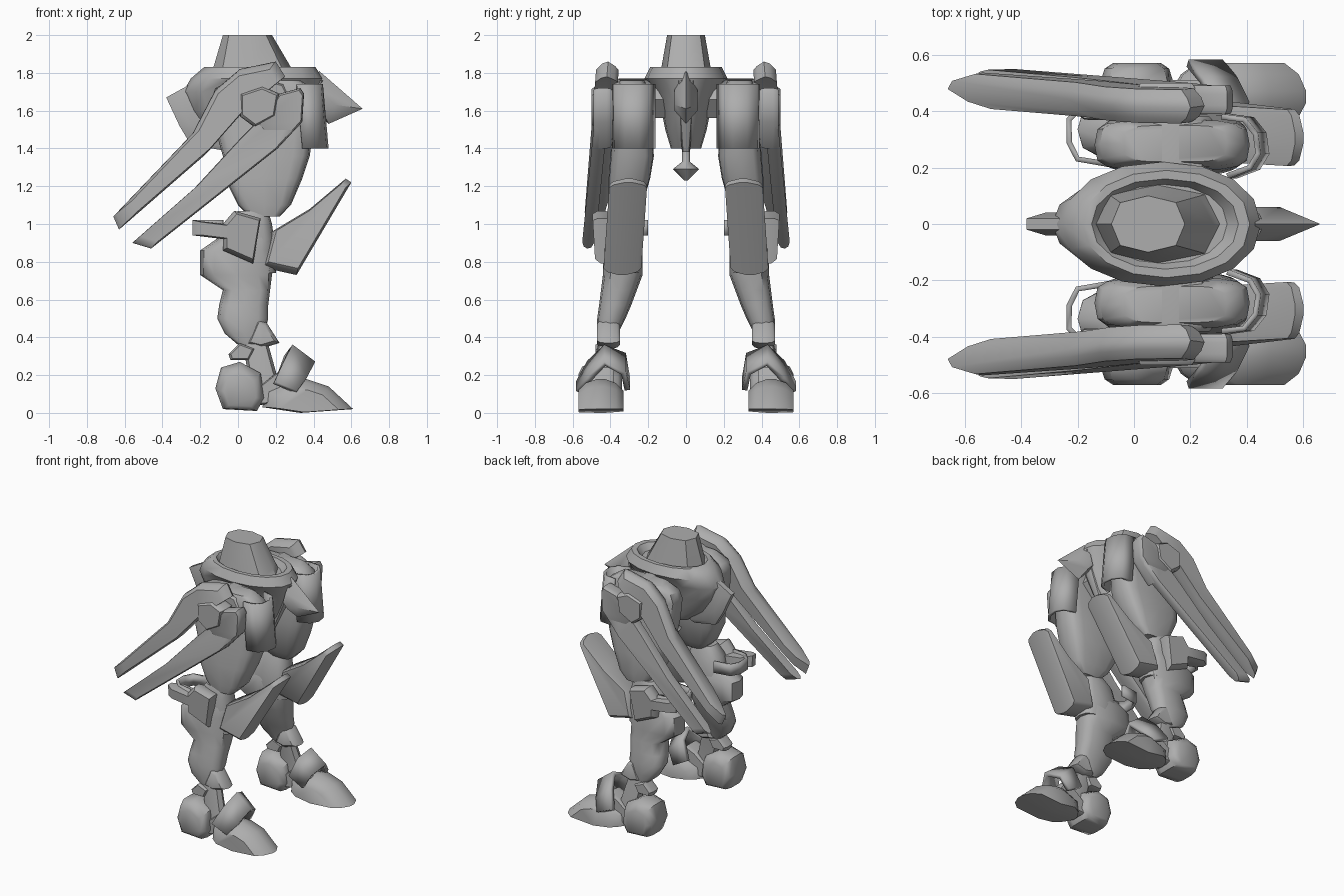
import bpy, bmesh, math

if "Cube" in bpy.data.objects:
    bpy.data.objects.remove(bpy.data.objects["Cube"], do_unlink=True)

grey = bpy.data.materials.new("armour grey")
grey.use_nodes = True
grey.diffuse_color = (0.42, 0.42, 0.42, 1)
grey.node_tree.nodes["Principled BSDF"].inputs["Base Color"].default_value = (0.42, 0.42, 0.42, 1)


def finish(name, bm, mirror, thick=0):
    bmesh.ops.recalc_face_normals(bm, faces=bm.faces)
    mesh = bpy.data.meshes.new(name)
    bm.to_mesh(mesh)
    bm.free()
    ob = bpy.data.objects.new(name, mesh)
    bpy.context.collection.objects.link(ob)
    mesh.materials.append(grey)
    bpy.ops.object.select_all(action='DESELECT')
    ob.select_set(True)
    bpy.context.view_layer.objects.active = ob
    bpy.ops.object.shade_smooth_by_angle(angle=math.radians(45))
    if thick:
        mod = ob.modifiers.new("Thickness", 'SOLIDIFY')
        mod.thickness = thick
        mod.offset = 0
    if mirror:
        mod = ob.modifiers.new("Mirror", 'MIRROR')
        mod.use_axis = (False, True, False)


def skin(name, rings, mirror):
    """Join a stack of equal rings into a closed body."""
    bm = bmesh.new()
    rows = [[bm.verts.new(p) for p in ring] for ring in rings]
    n = len(rows[0])
    for a, b in zip(rows, rows[1:]):
        for i in range(n):
            j = (i + 1) % n
            bm.faces.new((a[i], a[j], b[j], b[i]))
    bm.faces.new(rows[0])
    bm.faces.new(rows[-1])
    finish(name, bm, mirror)


def plate(name, profile, layers, lean=0, mirror=True):
    """Side profile (x, z) stacked across y; a layer is (y, scale, dx, dz)."""
    cx = sum(p[0] for p in profile) / len(profile)
    cz = sum(p[1] for p in profile) / len(profile)
    rings = []
    for y, s, dx, dz in layers:
        ring = []
        for x, z in profile:
            px, pz = cx + (x - cx) * s + dx, cz + (z - cz) * s + dz
            ring.append((px, y + lean * (pz - cz), pz))
        rings.append(ring)
    skin(name, rings, mirror)


def slab(y0, y1, edge=0.9, rim=0.02):
    """Layers of a plate with rounded borders."""
    mid = 0.3 * edge + 0.7
    return [(y0, edge, 0, 0), (y0 + rim / 2, mid, 0, 0), (y0 + rim * 1.5, 1, 0, 0),
            (y1 - rim * 1.5, 1, 0, 0), (y1 - rim / 2, mid, 0, 0), (y1, edge, 0, 0)]


def tower(name, rows, mirror=True, sides=12, power=0.7):
    """Rounded sections stacked in z; a row is (z, x0, x1, y0, y1)."""
    rings = []
    for z, x0, x1, y0, y1 in rows:
        ring = []
        for i in range(sides):
            t = 2 * math.pi * i / sides
            c, s = math.cos(t), math.sin(t)
            c = math.copysign(abs(c) ** power, c)
            s = math.copysign(abs(s) ** power, s)
            ring.append(((x0 + x1) / 2 + c * (x1 - x0) / 2,
                         (y0 + y1) / 2 + s * (y1 - y0) / 2, z))
        rings.append(ring)
    skin(name, rings, mirror)


def sheet(name, low, high, thick):
    """Bent sheet between two edges, mirrored."""
    bm = bmesh.new()
    a = [bm.verts.new(p) for p in low]
    b = [bm.verts.new(p) for p in high]
    for i in range(len(a) - 1):
        bm.faces.new((a[i], a[i + 1], b[i + 1], b[i]))
    finish(name, bm, True, thick)


# waist and pelvis with a sunken collar
tower("waist", [(1.78, -0.14, 0.31, -0.14, 0.14), (1.83, -0.13, 0.28, -0.13, 0.13),
                (2.0, -0.08, 0.18, -0.1, 0.1)], False, 8, 0.8)
tower("pelvis", [(1.4, -0.04, 0.26, -0.08, 0.08), (1.5, -0.18, 0.34, -0.11, 0.11),
                 (1.6, -0.25, 0.39, -0.13, 0.13), (1.7, -0.29, 0.43, -0.17, 0.17),
                 (1.77, -0.25, 0.45, -0.22, 0.22), (1.83, -0.18, 0.41, -0.19, 0.19),
                 (1.83, -0.15, 0.37, -0.16, 0.16), (1.79, -0.12, 0.33, -0.14, 0.14)],
      False, 16, 0.95)
plate("front_spike", [(0.43, 1.81), (0.66, 1.61), (0.48, 1.53), (0.38, 1.63)],
      [(-0.06, 0.4, -0.04, 0), (0, 1, 0, 0), (0.06, 0.4, -0.04, 0)], mirror=False)
plate("back_fin", [(-0.38, 1.67), (-0.18, 1.78), (-0.06, 1.6), (-0.08, 1.39), (-0.25, 1.42), (-0.31, 1.52)],
      [(-0.04, 0.85, 0.04, 0), (-0.02, 1, 0, 0), (0.02, 1, 0, 0), (0.04, 0.85, 0.04, 0)], mirror=False)
tower("crotch_guard", [(1.38, 0.25, 0.29, -0.02, 0.02), (1.6, 0.28, 0.4, -0.04, 0.04),
                       (1.76, 0.32, 0.46, -0.05, 0.05)], False, 8, 0.8)
tower("pendant", [(1.23, 0.1, 0.12, -0.01, 0.01), (1.29, 0.05, 0.17, -0.07, 0.07),
                  (1.33, 0.09, 0.13, -0.02, 0.02), (1.45, 0.09, 0.13, -0.02, 0.02)], False, 8, 1)

# hips and thighs
plate("hip_joint", [(0.02, 1.72), (0.12, 1.77), (0.24, 1.74), (0.28, 1.66), (0.2, 1.56), (0.06, 1.58)],
      slab(0.08, 0.38))
tower("thigh", [(1.04, 0.06, 0.22, 0.27, 0.4), (1.1, 0, 0.28, 0.23, 0.41),
                (1.24, -0.07, 0.34, 0.19, 0.41), (1.36, -0.08, 0.38, 0.17, 0.4),
                (1.5, -0.12, 0.4, 0.18, 0.39), (1.66, -0.14, 0.41, 0.19, 0.37),
                (1.72, -0.12, 0.39, 0.2, 0.37), (1.76, -0.04, 0.33, 0.22, 0.35)], True, 16, 0.5)
guard = [(0.34, 0.38), (0.42, 0.37), (0.46, 0.32), (0.47, 0.25), (0.44, 0.2), (0.36, 0.17)]
sheet("thigh_guard", [(x, y, 1.4) for x, y in guard], [(x - 0.03, y, 1.74) for x, y in guard], 0.02)
plate("hip_hub", [(0.01, 1.69), (0.13, 1.73), (0.22, 1.69), (0.2, 1.57), (0.09, 1.51), (0.01, 1.57)],
      slab(0.36, 0.5, 0.85, 0.03))

# long blades hanging from the hips
plate("upper_blade", [(0.2, 1.86), (0.01, 1.82), (-0.12, 1.71), (-0.24, 1.48), (-0.66, 1.04),
                      (-0.63, 0.97), (-0.17, 1.37), (0.04, 1.61), (0.25, 1.78)],
      [(0.38, 0.78, 0.04, 0.03), (0.4, 0.9, 0.02, 0.01), (0.44, 1, 0, 0), (0.47, 0.97, 0, 0),
       (0.5, 0.85, 0.02, 0.01)], -0.08)
plate("lower_blade", [(0.33, 1.72), (0.22, 1.69), (0.09, 1.53), (0.01, 1.45), (-0.23, 1.19), (-0.56, 0.9),
                      (-0.46, 0.87), (0.21, 1.4), (0.34, 1.54), (0.35, 1.69)],
      [(0.43, 0.92, 0, 0), (0.45, 0.99, 0, 0), (0.47, 1, 0, 0), (0.49, 0.98, 0, 0), (0.5, 0.93, 0, 0)], -0.1)
plate("blade_root", [(0.22, 1.69), (0.33, 1.72), (0.35, 1.69), (0.34, 1.54), (0.21, 1.4), (0.1, 1.52)],
      slab(0.39, 0.49, 0.9, 0.02))

# knees
tower("knee", [(0.74, -0.1, 0.2, 0.24, 0.42), (0.85, -0.1, 0.2, 0.23, 0.42),
               (1.0, -0.06, 0.18, 0.25, 0.42), (1.07, 0, 0.16, 0.28, 0.4)])
plate("knee_blade", [(0.57, 1.24), (0.6, 1.22), (0.31, 0.73), (0.13, 0.77), (0.18, 0.96), (0.38, 1.08)],
      [(0.22, 0.86, 0, 0), (0.24, 0.94, 0, 0), (0.3, 1, 0, 0), (0.34, 1, 0, 0), (0.4, 0.94, 0, 0),
       (0.42, 0.87, 0, 0)], -0.07)
plate("knee_side_plate", [(-0.24, 1.02), (-0.08, 1.0), (-0.02, 1.07), (0.12, 1.03), (0.08, 0.79),
                          (-0.08, 0.86), (-0.08, 0.92), (-0.24, 0.94)],
      [(0.37, 0.8, 0.03, 0), (0.42, 1, 0, 0), (0.46, 1, 0, 0), (0.49, 0.85, 0.02, 0)], 0.06)
strap = [(-0.08, 0.44), (-0.18, 0.42), (-0.23, 0.37), (-0.23, 0.29), (-0.2, 0.23), (-0.08, 0.21)]
sheet("knee_strap", [(x, y, 0.94) for x, y in strap], [(x, y, 1.02) for x, y in strap], 0.02)

# shins and ankles
tower("shin", [(0.36, 0, 0.12, 0.38, 0.46), (0.42, -0.07, 0.14, 0.36, 0.47),
               (0.5, -0.11, 0.16, 0.32, 0.47), (0.57, -0.1, 0.16, 0.29, 0.46),
               (0.65, -0.08, 0.17, 0.26, 0.45), (0.73, -0.2, 0.18, 0.23, 0.44),
               (0.86, -0.2, 0.2, 0.23, 0.44), (0.93, -0.1, 0.18, 0.26, 0.42)])
plate("shin_spur", [(0.04, 0.36), (0.1, 0.5), (0.15, 0.48), (0.22, 0.37), (0.12, 0.34)],
      slab(0.35, 0.47, 0.7, 0.03))
plate("ankle_hinge", [(-0.05, 0.31), (0.01, 0.37), (0.09, 0.34), (0.06, 0.28), (-0.04, 0.28)],
      slab(0.38, 0.48, 0.8, 0.02))
tower("ankle", [(0.1, 0.08, 0.24, 0.4, 0.5), (0.22, 0.05, 0.2, 0.4, 0.49),
                (0.4, 0.02, 0.15, 0.38, 0.46)], True, 8)

# feet
plate("heel", [(-0.12, 0.13), (-0.09, 0.24), (0.01, 0.27), (0.12, 0.21), (0.14, 0.08), (0.1, 0.01), (-0.08, 0.02)],
      [(0.34, 0.65, 0, -0.02), (0.36, 0.88, 0, -0.01), (0.41, 1, 0, 0), (0.5, 1, 0, 0),
       (0.55, 0.88, 0, -0.01), (0.57, 0.65, 0, -0.02)])
plate("instep", [(0.1, 0.13), (0.2, 0.21), (0.27, 0.24), (0.33, 0.16), (0.3, 0.06), (0.1, 0.04)],
      slab(0.38, 0.51))
plate("toe", [(0.14, 0.12), (0.28, 0.18), (0.36, 0.18), (0.48, 0.14), (0.61, 0.02), (0.33, 0.0), (0.13, 0.03)],
      [(0.33, 0.6, 0.02, -0.03), (0.37, 0.85, 0.01, -0.01), (0.43, 1, 0, 0), (0.47, 1, 0, 0),
       (0.53, 0.87, 0.01, -0.01), (0.57, 0.65, 0.02, -0.03)])
sheet("ankle_guard",
      [(0.2, 0.31, 0.18), (0.25, 0.33, 0.31), (0.28, 0.43, 0.35), (0.24, 0.51, 0.27), (0.19, 0.57, 0.16)],
      [(0.31, 0.31, 0.12), (0.36, 0.33, 0.21), (0.4, 0.43, 0.26), (0.36, 0.51, 0.18), (0.31, 0.57, 0.11)],
      0.03)
